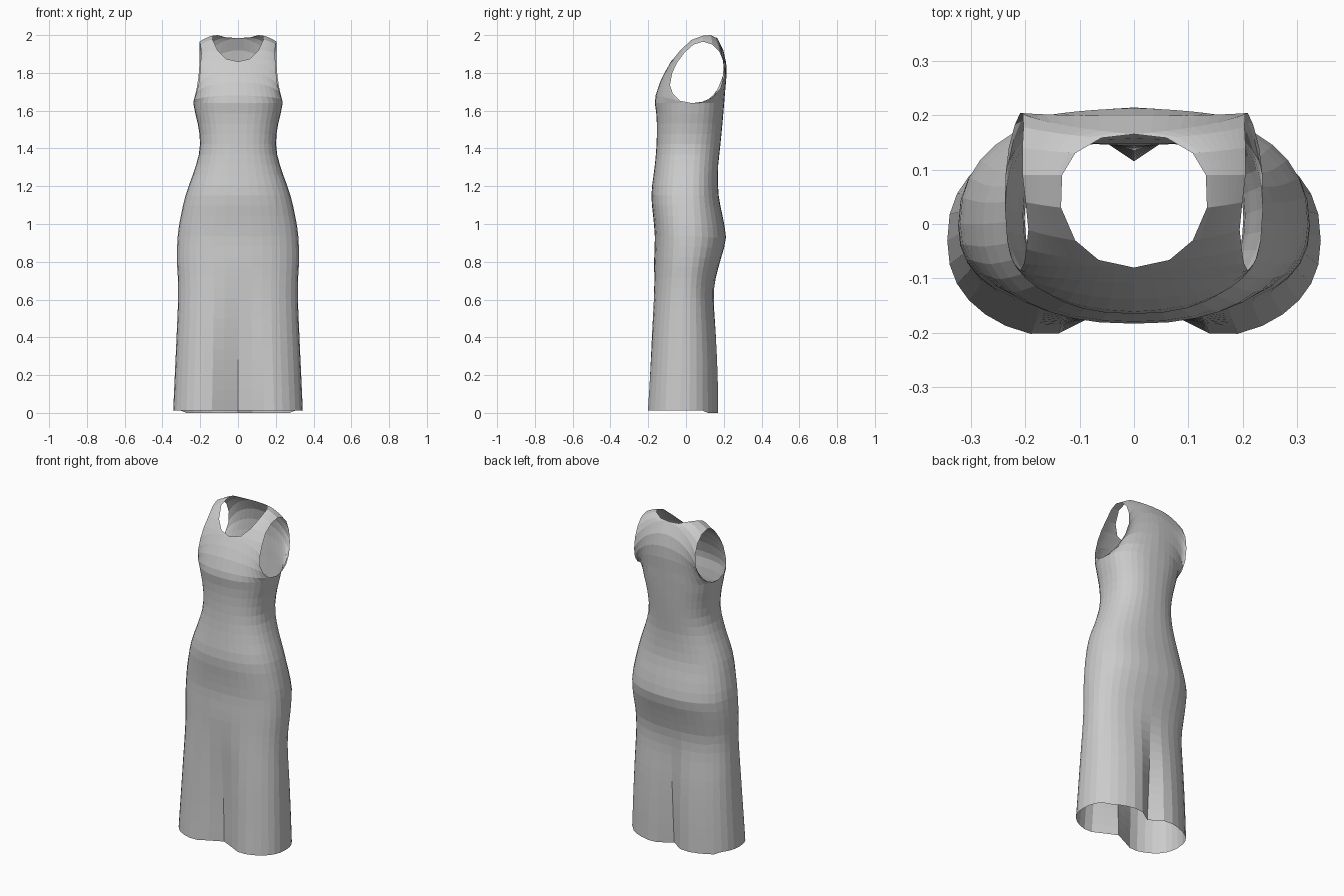
import bpy, bmesh, math

COLS = 9      # columns per quarter of the body
POW = 2.0 / 2.35   # squarish oval cross-section

# Skirt and waist stations: z, half width, front y, back y, side y, front fold depth, back fold depth
STATIONS = [
    (0.00, .343, -.228, .182, -.030, .095, .067),
    (0.20, .334, -.214, .178, -.025, .075, .052),
    (0.40, .325, -.200, .168, -.020, .050, .032),
    (0.60, .317, -.183, .151, -.015, .020, .008),
    (0.70, .318, -.175, .155, -.010, .008, .000),
    (0.80, .323, -.169, .180, -.005, .000, .000),
    (0.92, .320, -.165, .211, .000, .000, .000),
    (1.00, .310, -.170, .202, .000, .000, .000),
    (1.15, .277, -.183, .173, .000, .000, .000),
    (1.30, .225, -.166, .170, .005, .000, .000),
    (1.40, .202, -.157, .180, .010, .000, .000),
    (1.50, .207, -.154, .190, .018, .000, .000),
    (1.58, .225, -.157, .197, .025, .000, .000),
    (1.64, .237, -.165, .202, .030, .000, .000),
]

# Bodice edges: centre line then neckline, and armhole, from underarm level to shoulder
FRONT_NECK = [(0, -.165, 1.64), (0, -.161, 1.68), (0, -.138, 1.75), (0, -.108, 1.81), (0, -.08, 1.86),
              (.065, -.066, 1.875), (.108, -.03, 1.92), (.134, .03, 1.975), (.132, .09, 1.997)]
FRONT_ARM = [(.237, .03, 1.64), (.233, -.03, 1.652), (.222, -.07, 1.69), (.209, -.085, 1.735), (.202, -.073, 1.80),
             (.198, -.046, 1.855), (.194, -.01, 1.905), (.199, .04, 1.95), (.205, .09, 1.965)]
BACK_NECK = [(0, .202, 1.64), (0, .207, 1.70), (0, .214, 1.78), (0, .213, 1.85), (0, .198, 1.92),
             (0, .165, 1.985), (.06, .158, 1.987), (.108, .13, 2.0), (.132, .09, 1.997)]
BACK_ARM = [(.237, .03, 1.64), (.236, .09, 1.647), (.230, .14, 1.67), (.219, .182, 1.715), (.209, .204, 1.78),
            (.204, .202, 1.85), (.203, .178, 1.91), (.205, .14, 1.95), (.205, .09, 1.965)]


def station(z):
    """Smoothly interpolate the body stations at height z."""
    n = len(STATIONS)
    i = max(k for k in range(n - 1) if STATIONS[k][0] <= z + 1e-6)
    p = [STATIONS[min(max(i + k, 0), n - 1)] for k in (-1, 0, 1, 2)]
    h = p[2][0] - p[1][0]
    t = (z - p[1][0]) / h
    out = []
    for c in range(1, 7):
        m0 = (p[2][c] - p[0][c]) / (p[2][0] - p[0][0]) * h
        m1 = (p[3][c] - p[1][c]) / (p[3][0] - p[1][0]) * h
        a, b = p[1][c], p[2][c]
        out.append((2*t**3 - 3*t*t + 1)*a + (t**3 - 2*t*t + t)*m0
                   + (3*t*t - 2*t**3)*b + (t**3 - t*t)*m1)
    return out


def arc(s):
    """Sideways and depth fractions along a quarter of the oval."""
    a = s * math.pi / 2
    return math.sin(a) ** POW, 1 - max(0, math.cos(a)) ** POW


def body_rows(front):
    rows = []
    n = 30
    for r in range(n + 1):
        z = 1.64 * r / n
        w, yf, yb, ys, ff, fb = station(z)
        y0 = yf if front else yb
        row = []
        for k in range(COLS + 1):
            sx, sy = arc(k / COLS)
            x, y = w * sx, y0 + (ys - y0) * sy
            if front:
                y += max(0, ff) * math.exp(-(x / .105) ** 2)
            else:
                y -= max(0, fb) * math.exp(-(x / .06) ** 2)
            row.append((x, y, z + .012 * (1 - z / 1.64) * (y < .1)))
        rows.append(row)
    return rows


def bodice_rows(neck, arm):
    rows = []
    for r, (a, b) in enumerate(zip(neck, arm)):
        t = r / (len(neck) - 1)
        row = []
        for k in range(COLS + 1):
            s = k / COLS
            sx, sy = arc(s)
            fx, fy = sx + (s - sx) * t, sy + (s - sy) * t
            fz = s ** (2 - t * .6)
            row.append(tuple(p + (q - p) * f for p, q, f in zip(a, b, (fx, fy, fz))))
        rows.append(row)
    return rows


def add_grid(bm, rows, flip):
    vs = [[bm.verts.new(p) for p in row] for row in rows]
    for lo, hi in zip(vs, vs[1:]):
        for k in range(COLS):
            f = [lo[k], lo[k + 1], hi[k + 1], hi[k]]
            bm.faces.new(f[::-1] if flip else f)


# Right half of the dress: skirt and bodice, front and back
bm = bmesh.new()
for front, neck, arm in ((True, FRONT_NECK, FRONT_ARM), (False, BACK_NECK, BACK_ARM)):
    add_grid(bm, body_rows(front), not front)
    add_grid(bm, bodice_rows(neck, arm), not front)
bmesh.ops.remove_doubles(bm, verts=bm.verts, dist=0.0015)
me = bpy.data.meshes.new("dress")
bm.to_mesh(me)
bm.free()
dress = bpy.data.objects.new("dress", me)
bpy.context.collection.objects.link(dress)

# Mirror to the left half
mir = dress.modifiers.new("mirror", 'MIRROR')
mir.use_clip = True
mir.merge_threshold = 0.001
